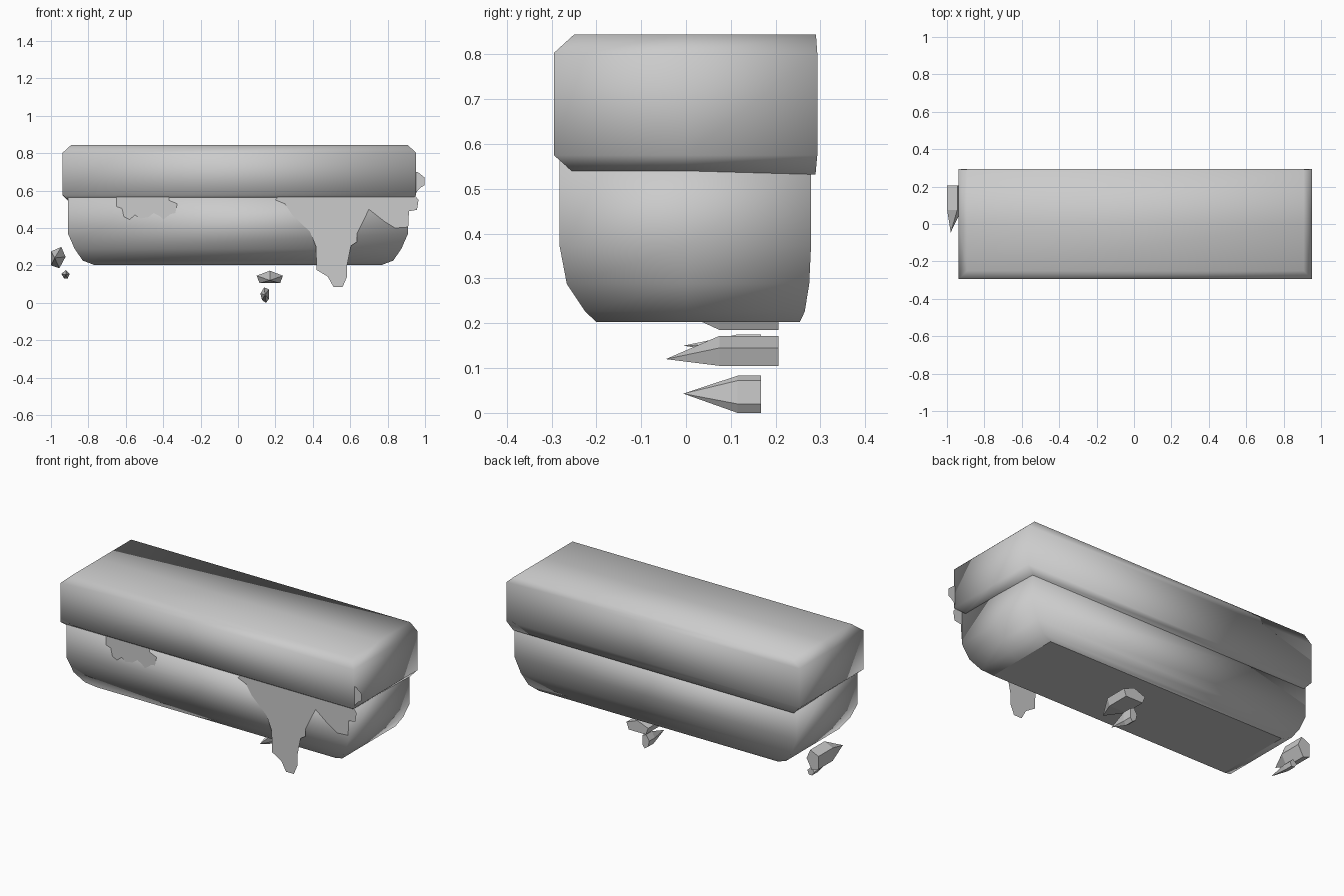
import bpy, bmesh, math

if "Cube" in bpy.data.objects:
    bpy.data.objects.remove(bpy.data.objects["Cube"])


def finish(name, bm, smooth_angle=None):
    bmesh.ops.recalc_face_normals(bm, faces=bm.faces[:])
    me = bpy.data.meshes.new(name)
    bm.to_mesh(me)
    bm.free()
    ob = bpy.data.objects.new(name, me)
    bpy.context.collection.objects.link(ob)
    if smooth_angle:
        bpy.ops.object.select_all(action='DESELECT')
        ob.select_set(True)
        bpy.context.view_layer.objects.active = ob
        bpy.ops.object.shade_smooth_by_angle(angle=math.radians(smooth_angle))
    return ob


def loft(name, rings, angle, back_drop=0.0, sharp_bottom=False):
    """Stack rectangular rings (x0, x1, y_front, y_back, z), each with a mid column on the ends."""
    bm = bmesh.new()
    loops = []
    for i, (x0, x1, yf, yb, z) in enumerate(rings):
        zb = z - back_drop if i == 0 else z
        loops.append([bm.verts.new(p) for p in (
            (x0, yf, z), (x1, yf, z), (x1, 0, z), (x1, yb, zb), (x0, yb, zb), (x0, 0, z))])
    for a, b in zip(loops, loops[1:]):
        for k in range(6):
            m = (k + 1) % 6
            bm.faces.new((a[k], a[m], b[m], b[k]))

    def cap(v):
        bm.faces.new((v[0], v[1], v[2], v[5]))
        bm.faces.new((v[5], v[2], v[3], v[4]))
    cap(loops[0])
    cap(loops[-1])
    ob = finish(name, bm, angle)
    if sharp_bottom:
        me = ob.data
        zmin = rings[0][4] + 1e-4
        for e in me.edges:
            if all(me.vertices[v].co.z < zmin for v in e.vertices):
                e.use_edge_sharp = True
    return ob


def sheet(name, pts, y=-0.286):
    """Flat single-sided silhouette facing the front."""
    bm = bmesh.new()
    f = bm.faces.new([bm.verts.new((x, y, z)) for x, z in pts])
    f.normal_update()
    if f.normal.y > 0:
        f.normal_flip()
    me = bpy.data.meshes.new(name)
    bm.to_mesh(me)
    bm.free()
    bpy.context.collection.objects.link(bpy.data.objects.new(name, me))


def shard(name, pts, tip, y0, y1):
    """Prism along y with a pointed front."""
    bm = bmesh.new()
    a = [bm.verts.new((x, y0, z)) for x, z in pts]
    b = [bm.verts.new((x, y1, z)) for x, z in pts]
    t = bm.verts.new(tip)
    n = len(pts)
    for k in range(n):
        m = (k + 1) % n
        bm.faces.new((a[k], a[m], b[m], b[k]))
        bm.faces.new((t, a[m], a[k]))
    bm.faces.new(b)
    finish(name, bm)


# Upper block with chamfered front and ends, nearly flat back
loft("upper_block", [
    (-0.897, 0.912, -0.255, 0.289, 0.540),
    (-0.937, 0.952, -0.295, 0.293, 0.575),
    (-0.937, 0.952, -0.295, 0.293, 0.803),
    (-0.892, 0.907, -0.250, 0.290, 0.844)], 100, back_drop=0.008)

# Lower body rounded towards its underside
loft("lower_body", [
    (-0.77, 0.77, -0.200, 0.254, 0.203),
    (-0.83, 0.83, -0.225, 0.265, 0.226),
    (-0.873, 0.873, -0.266, 0.275, 0.288),
    (-0.91, 0.91, -0.282, 0.279, 0.372),
    (-0.91, 0.91, -0.282, 0.279, 0.565)], 100, sharp_bottom=True)

# Ragged hanging sheets on the front
sheet("small_fringe", [
    (-0.65, 0.575), (-0.65, 0.515), (-0.62, 0.505), (-0.61, 0.46), (-0.58, 0.445),
    (-0.55, 0.47), (-0.525, 0.45), (-0.48, 0.458), (-0.45, 0.48), (-0.42, 0.465),
    (-0.40, 0.445), (-0.36, 0.475), (-0.335, 0.48), (-0.325, 0.53), (-0.37, 0.548),
    (-0.37, 0.575)])
sheet("large_fringe", [
    (0.22, 0.575), (0.20, 0.55), (0.25, 0.53), (0.29, 0.47), (0.385, 0.38), (0.417, 0.30),
    (0.42, 0.176), (0.48, 0.14), (0.51, 0.086), (0.56, 0.086), (0.583, 0.14),
    (0.583, 0.20), (0.604, 0.305), (0.636, 0.326), (0.636, 0.37), (0.70, 0.50),
    (0.786, 0.433), (0.84, 0.40), (0.91, 0.405), (0.914, 0.49), (0.957, 0.497),
    (0.965, 0.55), (0.945, 0.575), (0.96, 0.60), (0.975, 0.615), (0.998, 0.63),
    (0.998, 0.67), (0.96, 0.70), (0.92, 0.70), (0.90, 0.60)])

# Loose pointed fragments under the body and beside the left end
shard("middle_fragment", [(0.10, 0.145), (0.115, 0.105), (0.225, 0.105), (0.24, 0.145),
                          (0.17, 0.172)], (0.17, -0.045, 0.12), 0.075, 0.206)
shard("middle_chip", [(0.15, 0.0), (0.165, 0.02), (0.165, 0.072), (0.14, 0.083),
                      (0.12, 0.05), (0.128, 0.015)], (0.145, -0.006, 0.043), 0.115, 0.167)
shard("left_fragment", [(-0.999, 0.20), (-0.955, 0.185), (-0.922, 0.246), (-0.945, 0.299),
                        (-0.999, 0.275)], (-0.98, -0.045, 0.24), 0.075, 0.206)
shard("left_chip", [(-0.945, 0.155), (-0.93, 0.131), (-0.91, 0.131), (-0.90, 0.155),
                    (-0.92, 0.175)], (-0.92, -0.006, 0.15), 0.115, 0.167)
